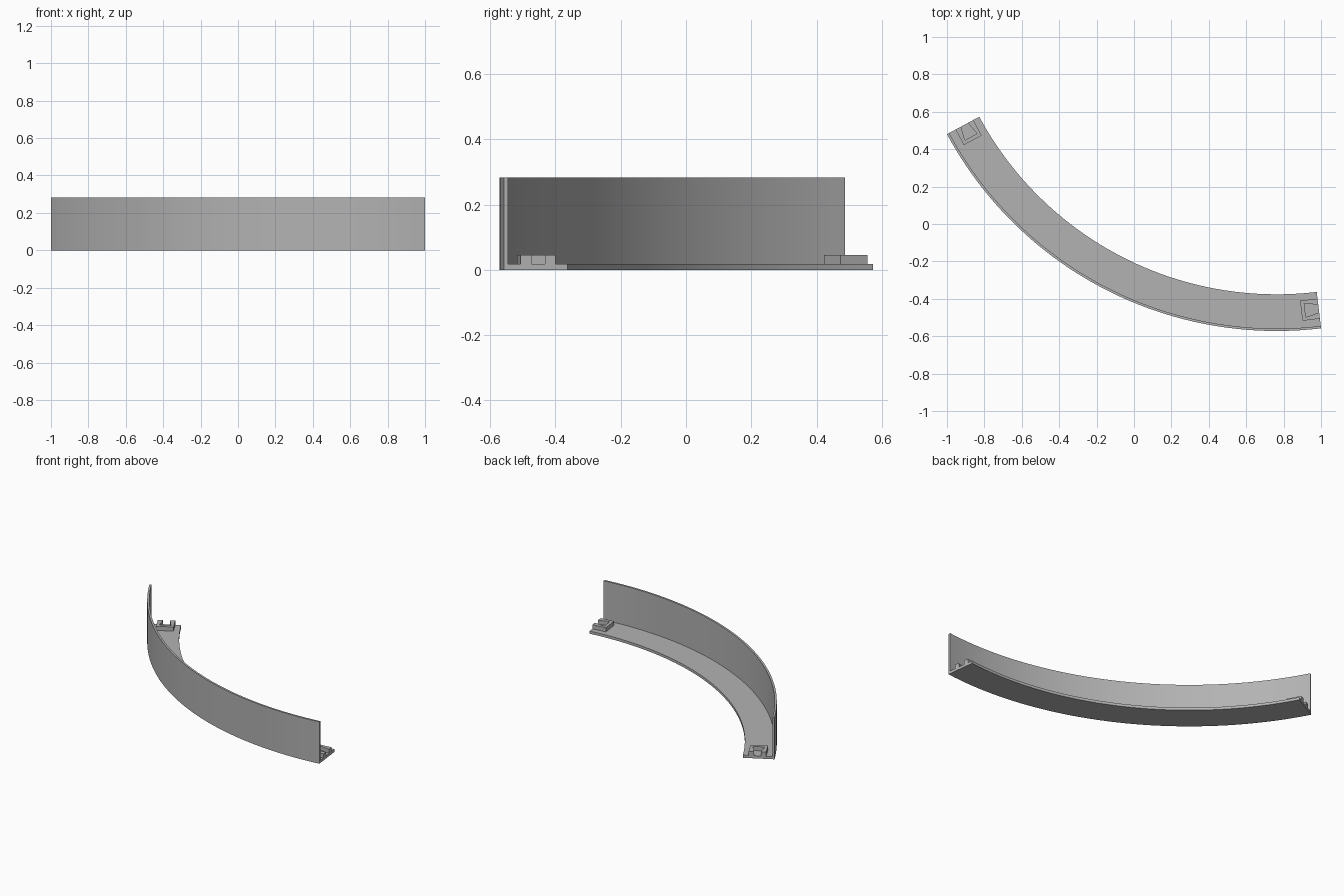
import bpy, bmesh, math

cube = bpy.data.objects.get("Cube")
if cube:
    bpy.data.objects.remove(cube)

# Arc frame and sizes
CX, CY = 0.763, 1.431
R_IN, R_WALL, R_OUT = 1.807, 1.990, 2.003
START, END = math.radians(208.34), math.radians(276.8)
FLOOR, CLIP_TOP, HEIGHT = 0.018, 0.046, 0.283
SEGMENTS = 48

grey = bpy.data.materials.new("plain_grey")
grey.use_nodes = True
colour = (0.45, 0.45, 0.45, 1)
grey.diffuse_color = colour
grey.node_tree.nodes["Principled BSDF"].inputs["Base Color"].default_value = colour


def finish(bm, name):
    bmesh.ops.recalc_face_normals(bm, faces=bm.faces)
    mesh = bpy.data.meshes.new(name)
    bm.to_mesh(mesh)
    bm.free()
    mesh.materials.append(grey)
    obj = bpy.data.objects.new(name, mesh)
    bpy.context.collection.objects.link(obj)
    return obj


# Curved rail: an L section swept around the arc
def curved_rail():
    section = [(R_IN, 0), (R_OUT, 0), (R_OUT, HEIGHT),
               (R_WALL, HEIGHT), (R_WALL, FLOOR), (R_IN, FLOOR)]
    bm = bmesh.new()
    rings = []
    for i in range(SEGMENTS + 1):
        a = START + (END - START) * i / SEGMENTS
        rings.append([bm.verts.new((CX + r * math.cos(a), CY + r * math.sin(a), z))
                      for r, z in section])
    n = len(section)
    for a, b in zip(rings, rings[1:]):
        for k in range(n):
            bm.faces.new((a[k], a[(k + 1) % n], b[(k + 1) % n], b[k]))
    bm.faces.new(rings[0])
    bm.faces.new(rings[-1])
    return finish(bm, "curved_rail")


# End socket: a block with a dovetail pocket open towards the rail end
def end_socket(name, angle, inward):
    # (radius, distance in from the end)
    outline = [(1.843, 0), (1.843, 0.094), (1.951, 0.094), (1.951, 0),
               (1.918, 0), (1.934, 0.074), (1.860, 0.074), (1.876, 0)]
    c, s = math.cos(angle), math.sin(angle)
    bm = bmesh.new()
    base = [bm.verts.new((CX + r * c - inward * d * s,
                          CY + r * s + inward * d * c, FLOOR))
            for r, d in outline]
    face = bm.faces.new(base)
    top = bmesh.ops.extrude_face_region(bm, geom=[face])["geom"]
    bmesh.ops.translate(bm, vec=(0, 0, CLIP_TOP - FLOOR),
                        verts=[v for v in top if isinstance(v, bmesh.types.BMVert)])
    return finish(bm, name)


rail = curved_rail()
end_socket("right_end_socket", START, 1)
end_socket("left_end_socket", END, -1)

# Smooth the curve, keep the corners crisp
bpy.ops.object.select_all(action="DESELECT")
rail.select_set(True)
bpy.context.view_layer.objects.active = rail
bpy.ops.object.shade_smooth_by_angle(angle=math.radians(30))
